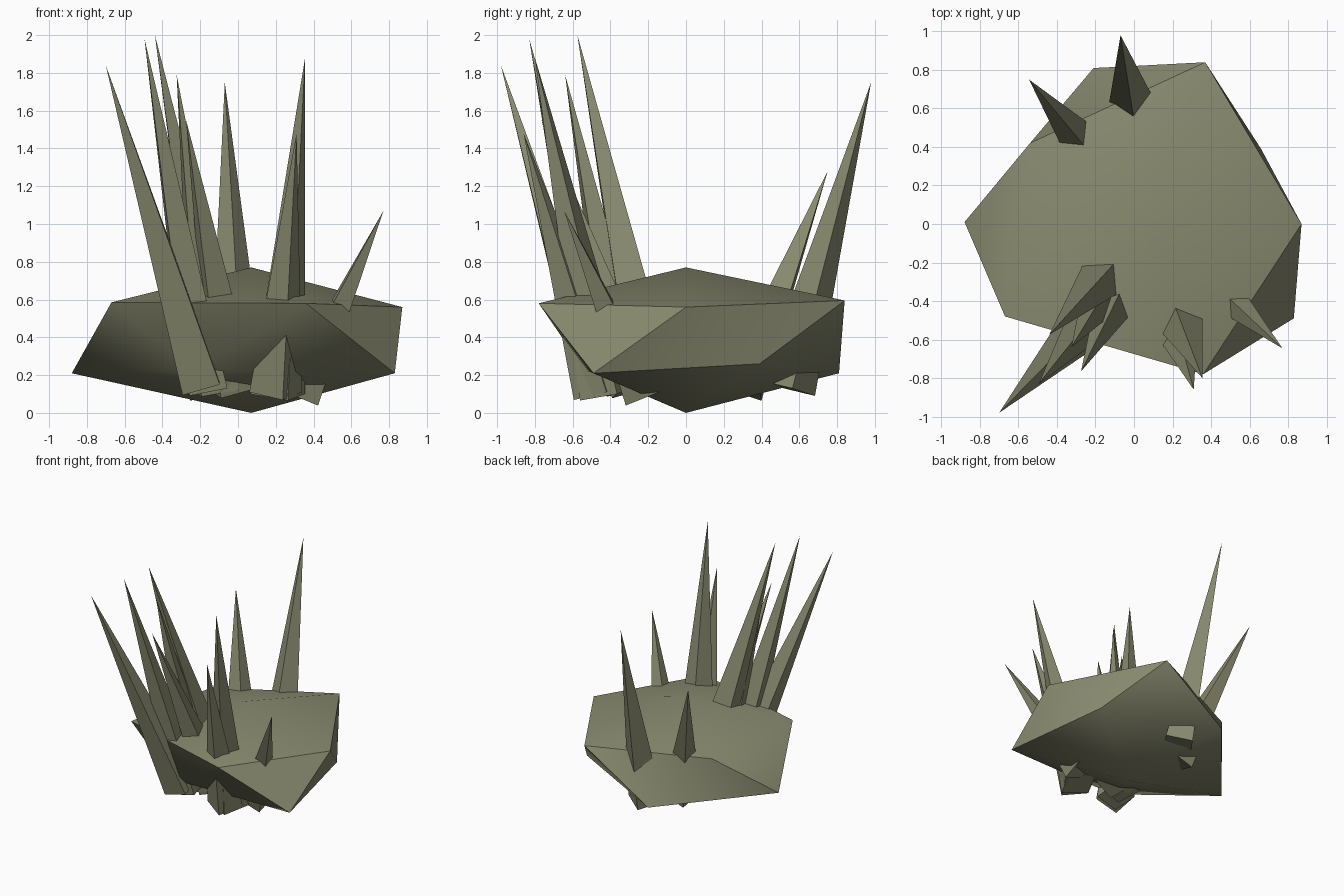
import bpy
import bmesh
from math import radians, atan2
from mathutils import Vector, Matrix

cube = bpy.data.objects.get("Cube")
if cube:
    bpy.data.objects.remove(cube)

# single olive stone colour
stone = bpy.data.materials.new("olive_stone")
stone.use_nodes = True
OLIVE = (0.25, 0.255, 0.16, 1)
stone.diffuse_color = OLIVE
stone.node_tree.nodes["Principled BSDF"].inputs["Base Color"].default_value = OLIVE


def finish(bm, name, angle=None):
    bmesh.ops.recalc_face_normals(bm, faces=bm.faces)
    mesh = bpy.data.meshes.new(name)
    bm.to_mesh(mesh)
    bm.free()
    mesh.materials.append(stone)
    obj = bpy.data.objects.new(name, mesh)
    bpy.context.collection.objects.link(obj)
    if angle:
        bpy.ops.object.select_all(action="DESELECT")
        obj.select_set(True)
        bpy.context.view_layer.objects.active = obj
        bpy.ops.object.shade_smooth_by_angle(angle=radians(angle))
    return obj


# squat, irregular twenty-sided rock: two poles and two staggered rings
upper = [(.87, 0, .56), (.37, .84, .595), (-.54, .42, .565), (-.67, -.48, .585), (.36, -.78, .58)]
lower = [(.66, .39, .26), (-.21, .81, .21), (-.88, .01, .21), (-.24, -.54, .23), (.83, -.49, .21)]
bm = bmesh.new()
top = bm.verts.new((.07, 0, .77))
bottom = bm.verts.new((.07, 0, 0))
up = [bm.verts.new(p) for p in upper]
low = [bm.verts.new(p) for p in lower]
for i in range(5):
    j = (i + 1) % 5
    bm.faces.new((top, up[i], up[j]))
    bm.faces.new((up[i], low[i], up[j]))
    bm.faces.new((low[i], low[j], up[j]))
    bm.faces.new((bottom, low[j], low[i]))
finish(bm, "rock_body", 40)


def spike(name, base, tip, radius=.145):
    """Four-sided spike with one edge facing the way it leans."""
    base, tip = Vector(base), Vector(tip)
    axis = tip - base
    heading = atan2(axis.y, axis.x)
    tilt = Vector((0, 0, 1)).rotation_difference(axis).to_matrix().to_4x4()
    place = Matrix.Translation(base) @ tilt @ Matrix.Rotation(heading, 4, "Z")
    bm = bmesh.new()
    bmesh.ops.create_cone(bm, cap_ends=True, segments=4, radius1=radius, radius2=0,
                          depth=axis.length,
                          matrix=place @ Matrix.Translation((0, 0, axis.length / 2)))
    bmesh.ops.remove_doubles(bm, verts=bm.verts, dist=1e-4)
    finish(bm, name)


# front right cluster
spike("front_right_spike_outer", (-.20, -.47, .15), (-.70, -.98, 1.84))
spike("front_right_spike_middle", (-.17, -.42, .13), (-.495, -.83, 1.98))
spike("front_right_spike_tall", (-.08, -.18, .15), (-.44, -.575, 2.0), .16)
spike("front_right_spike_inner", (-.12, -.30, .12), (-.325, -.64, 1.79))
spike("front_right_spike_short", (-.03, -.27, .13), (-.275, -.765, 1.55))
# front left group
spike("front_left_spike_tall", (.21, -.42, .10), (.355, -.80, 1.88), .155)
spike("front_left_spike_short", (.20, -.46, .11), (.31, -.86, 1.48))
spike("left_side_spike", (.34, -.24, .11), (.77, -.645, 1.07), .135)
# back pair
spike("back_spike", (0, .54, .13), (-.07, .98, 1.75), .15)
spike("back_right_spike", (-.17, .30, .13), (-.545, .75, 1.28))
